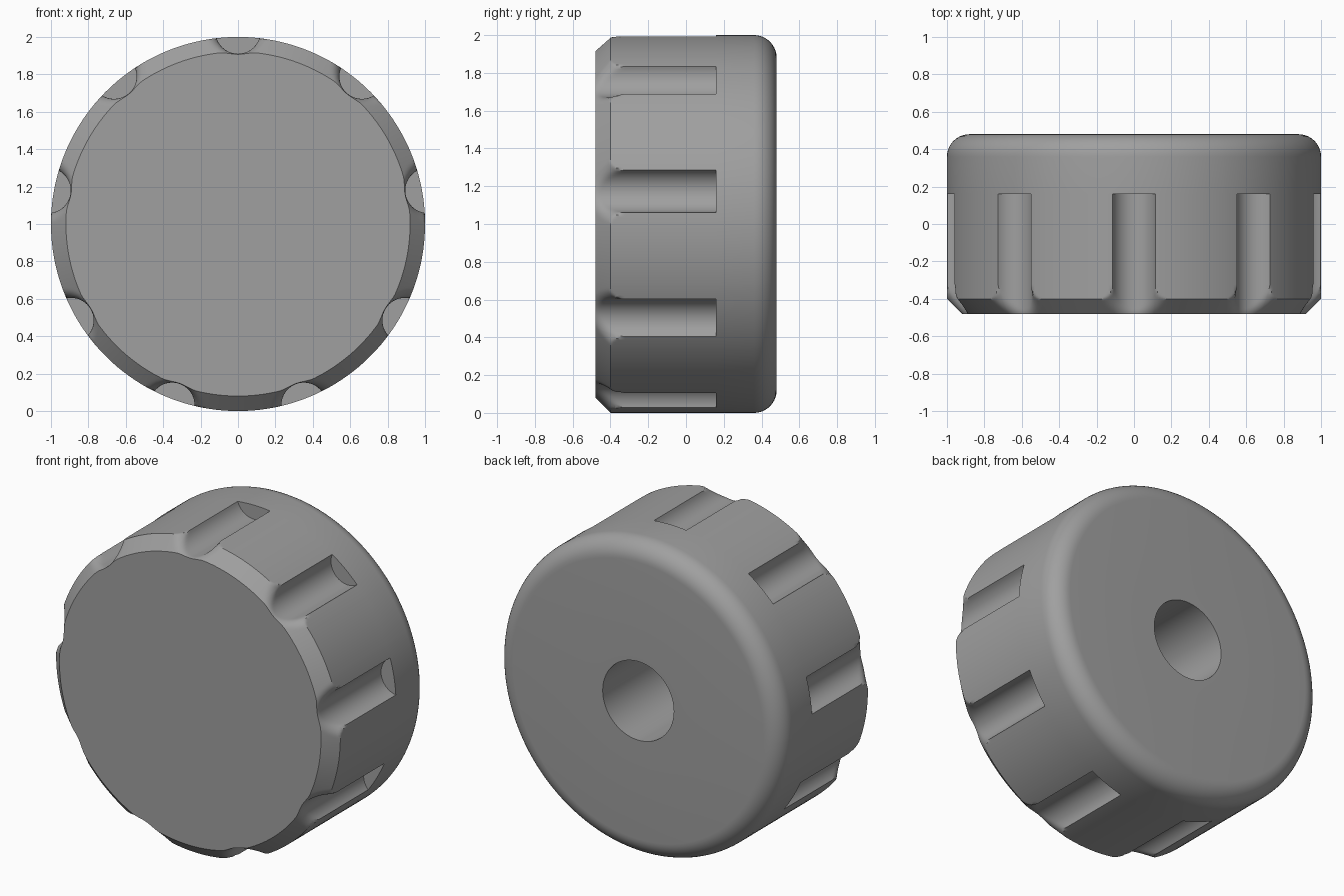
import bpy, bmesh, math

if "Cube" in bpy.data.objects:
    bpy.data.objects.remove(bpy.data.objects["Cube"])

R = 1.0                      # outer radius
FRONT, BACK = -0.48, 0.48
CHAMFER_Y = -0.40            # where the front chamfer meets the side
GROOVE_END = 0.16
GROOVES, GR, GC = 9, 0.12, 1.03   # groove count, radius, axis distance
BLEND = 0.07                 # rounding between grooves and chamfer
ROUND = 0.12                 # back edge rounding
BORE_R, BORE_DEPTH = 0.25, 0.62


def distance(r, ang, y):
    """Signed distance to the chamfer cone and groove, joined by a rolling-ball blend."""
    x, h = r * math.sin(ang), GC - r * math.cos(ang)
    length = math.hypot(x, h)
    a = (r - R - (y - CHAMFER_Y)) / math.sqrt(2)
    b = GR - length
    c = (h / length) / math.sqrt(2)
    p, q = a + BLEND, b + BLEND
    if p > c * q and q > c * p:
        return math.sqrt((p * p + q * q - 2 * c * p * q) / (1 - c * c)) - BLEND
    return max(a, b)


def side_radius(ang, y):
    lo, hi = 0.8, R
    if distance(hi, ang, y) <= 1e-7:
        return R
    for _ in range(32):
        mid = (lo + hi) / 2
        if distance(mid, ang, y) < 0:
            lo = mid
        else:
            hi = mid
    return lo


# Column angles for half a groove sector, denser across the groove and its flare
phi_edge = math.acos((GC * GC + GR * GR - R * R) / (2 * GC * GR))
half = []
for i in range(11):
    phi = phi_edge * i / 10
    half.append(math.atan2(GR * math.sin(phi), GC - GR * math.cos(phi)))
edge, flare, end = half[-1], math.radians(11.5), math.pi / GROOVES
half += [edge + (flare - edge) * i / 7 for i in range(1, 8)]
half += [flare + (end - flare) * i / 4 for i in range(1, 5)]
sector = [-a for a in reversed(half[1:-1])] + half
columns = [(k * 2 * end + a, a) for k in range(GROOVES) for a in sector]

bm = bmesh.new()
rings = []


def add_ring(y, radius):
    rings.append([bm.verts.new((radius(a) * math.sin(t), y, R + radius(a) * math.cos(t)))
                  for t, a in columns])


# Grooved side with front chamfer
rows = [FRONT + 0.08 * i / 8 for i in range(9)]
rows += [CHAMFER_Y + 0.08 * i / 10 for i in range(1, 11)] + [GROOVE_END]
for y in rows:
    add_ring(y, lambda a: side_radius(a, y))

# Groove end walls, plain band, rounded back edge
add_ring(GROOVE_END, lambda a: R)
for i in range(11):
    t = math.pi / 2 * i / 10
    add_ring(BACK - ROUND + ROUND * math.sin(t), lambda a: R - ROUND + ROUND * math.cos(t))

# Back face and blind bore
add_ring(BACK, lambda a: BORE_R)
add_ring(BACK - BORE_DEPTH, lambda a: BORE_R)

n = len(columns)
for r0, r1 in zip(rings, rings[1:]):
    for i in range(n):
        j = (i + 1) % n
        bm.faces.new((r0[i], r0[j], r1[j], r1[i]))
bm.faces.new(rings[0])
bm.faces.new(rings[-1])
bmesh.ops.remove_doubles(bm, verts=bm.verts[:], dist=1e-5)
bmesh.ops.recalc_face_normals(bm, faces=bm.faces[:])

mesh = bpy.data.meshes.new("knob")
bm.to_mesh(mesh)
bm.free()
knob = bpy.data.objects.new("knob", mesh)
bpy.context.collection.objects.link(knob)

# Single grey finish
grey = bpy.data.materials.new("grey")
grey.diffuse_color = (0.35, 0.35, 0.35, 1)
grey.use_nodes = True
grey.node_tree.nodes["Principled BSDF"].inputs["Base Color"].default_value = grey.diffuse_color
mesh.materials.append(grey)

bpy.context.view_layer.objects.active = knob
knob.select_set(True)
bpy.ops.object.shade_smooth_by_angle(angle=math.radians(30))
